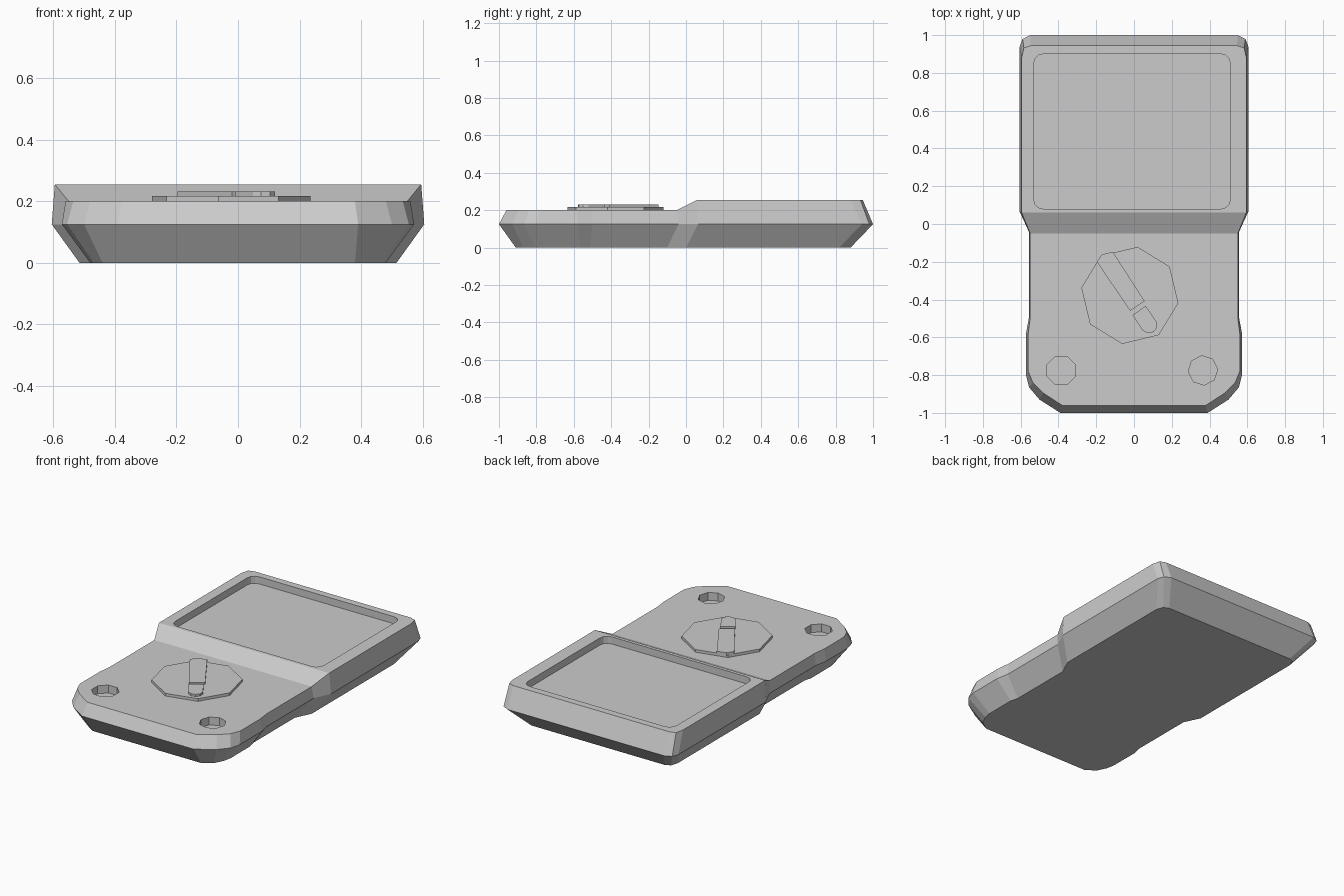
import bpy, bmesh, math

if "Cube" in bpy.data.objects:
    bpy.data.objects.remove(bpy.data.objects["Cube"])


def make_object(name, bm):
    bmesh.ops.recalc_face_normals(bm, faces=bm.faces)
    mesh = bpy.data.meshes.new(name)
    bm.to_mesh(mesh)
    bm.free()
    obj = bpy.data.objects.new(name, mesh)
    bpy.context.collection.objects.link(obj)
    return obj


def prism(name, points, z0, z1):
    bm = bmesh.new()
    low = [bm.verts.new((x, y, z0)) for x, y in points]
    high = [bm.verts.new((x, y, z1)) for x, y in points]
    bm.faces.new(low)
    bm.faces.new(high)
    n = len(points)
    for i in range(n):
        j = (i + 1) % n
        bm.faces.new((low[i], low[j], high[j], high[i]))
    return make_object(name, bm)


def polygon(cx, cy, r, sides, start):
    return [(cx + r * math.cos(math.radians(start + 360 * i / sides)),
             cy + r * math.sin(math.radians(start + 360 * i / sides)))
            for i in range(sides)]


def rounded_rect(x0, x1, y0, y1, r, steps=3):
    corners = [(x1 - r, y1 - r, 0), (x0 + r, y1 - r, 90),
               (x0 + r, y0 + r, 180), (x1 - r, y0 + r, 270)]
    return [(cx + r * math.cos(math.radians(a + 90 * s / steps)),
             cy + r * math.sin(math.radians(a + 90 * s / steps)))
            for cx, cy, a in corners for s in range(steps + 1)]


# Right-hand half outlines of the case, front to back
bottom = [(.38, -.91), (.44, -.87), (.47, -.81), (.48, -.76), (.48, -.565),
          (.467, -.515), (.467, -.10), (.515, .0), (.515, .82), (.50, .865), (.465, .88)]
middle = [(.39, -1.0), (.50, -.93), (.555, -.865), (.572, -.80), (.572, -.58),
          (.557, -.50), (.557, -.04), (.605, .065), (.605, .94), (.59, .98), (.55, 1.0)]
top = [(.38, -.96), (.48, -.895), (.535, -.84), (.56, -.78), (.56, -.58),
       (.55, -.50), (.55, -.05), (.595, .06), (.595, .88), (.583, .932), (.545, .945)]
SLOPE = 6  # index where the top starts rising to the display

# Case: three mirrored rings joined by side faces
bm = bmesh.new()
rings = []
for level, outline in enumerate((bottom, middle, top)):
    zs = [(0, .125, .2 if i <= SLOPE else .255)[level] for i in range(len(outline))]
    right = [bm.verts.new((x, y, z)) for (x, y), z in zip(outline, zs)]
    left = [bm.verts.new((-x, y, z)) for (x, y), z in zip(outline, zs)]
    rings.append((right, left))
loops = [r + l[::-1] for r, l in rings]
for a, b in zip(loops, loops[1:]):
    for i in range(len(a)):
        j = (i + 1) % len(a)
        bm.faces.new((a[i], a[j], b[j], b[i]))
bm.faces.new(loops[0])
right, left = rings[2]
for s, e in ((0, SLOPE), (SLOPE, SLOPE + 1), (SLOPE + 1, len(top) - 1)):
    bm.faces.new(right[s:e + 1] + left[s:e + 1][::-1])
case = make_object("case", bm)

# Display recess and two sockets cut into the case
cutters = [
    prism("display_cutter", rounded_rect(-.53, .51, .08, .90, .05), .21, .4),
    prism("socket_cutter_left", polygon(-.385, -.775, .081, 8, 22.5), .15, .4),
    prism("socket_cutter_right", polygon(.365, -.775, .078, 8, 5), .15, .4),
]
for cutter in cutters:
    cutter.hide_render = True
    mod = case.modifiers.new("cut", 'BOOLEAN')
    mod.operation = 'DIFFERENCE'
    mod.solver = 'EXACT'
    mod.object = cutter
    bpy.context.view_layer.objects.active = case
    bpy.ops.object.modifier_apply(modifier=mod.name)
    bpy.data.objects.remove(cutter)

# Rotary dial with raised grip and pointer
prism("dial", polygon(-.022, -.378, .26, 8, 81), .195, .217)
prism("dial_grip", [(-.197, -.20), (-.17, -.162), (-.112, -.147),
                    (.056, -.408), (-.02, -.46)], .212, .231)
prism("dial_pointer", [(-.008, -.482), (.062, -.434), (.12, -.52), (.12, -.55),
                       (.104, -.572), (.075, -.578), (.048, -.565)], .212, .231)
